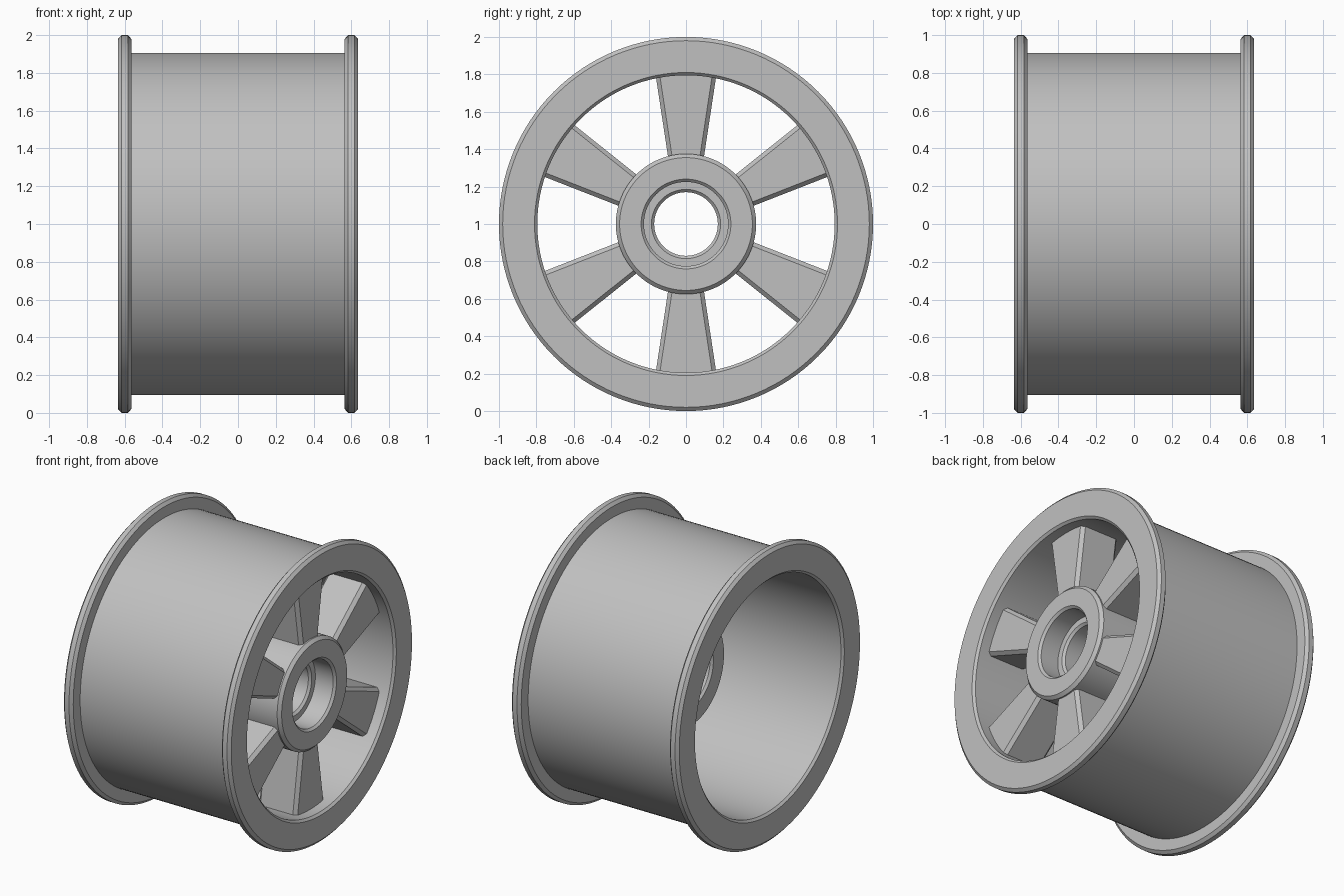
import bpy, bmesh, math
from mathutils import Vector, Matrix

cube = bpy.data.objects.get("Cube")
if cube:
    bpy.data.objects.remove(cube)

grey = bpy.data.materials.new("plain_grey")
grey.use_nodes = True
GREY = (0.53, 0.53, 0.53, 1)
grey.diffuse_color = GREY
grey.node_tree.nodes["Principled BSDF"].inputs["Base Color"].default_value = GREY

CENTRE = Vector((0, 0, 1))


def finish(name, bm):
    """Turn a bmesh into a shaded object centred on the axle."""
    bmesh.ops.recalc_face_normals(bm, faces=bm.faces)
    mesh = bpy.data.meshes.new(name)
    bm.to_mesh(mesh)
    bm.free()
    mesh.materials.append(grey)
    obj = bpy.data.objects.new(name, mesh)
    obj.location = CENTRE
    bpy.context.collection.objects.link(obj)
    bpy.ops.object.select_all(action="DESELECT")
    obj.select_set(True)
    bpy.context.view_layer.objects.active = obj
    bpy.ops.object.shade_smooth_by_angle(angle=math.radians(25))
    return obj


def lathe(name, half, middle=0.0, steps=128):
    """Spin a closed profile about x; half is (x, radius) mirrored about middle."""
    profile = half + [(-x, r) for x, r in reversed(half)]
    bm = bmesh.new()
    verts = [bm.verts.new((middle + x, 0, r)) for x, r in profile]
    edges = [bm.edges.new((verts[i - 1], verts[i])) for i in range(len(verts))]
    bmesh.ops.spin(bm, geom=verts + edges, cent=(0, 0, 0), axis=(1, 0, 0),
                   angle=math.tau, steps=steps)
    bmesh.ops.remove_doubles(bm, verts=bm.verts, dist=0.0005)
    return finish(name, bm)


# Barrel with a chamfered flange at each end
lathe("rim_barrel", [
    (0.565, 0.905), (0.565, 0.98), (0.583, 1.0), (0.617, 1.0),
    (0.635, 0.98), (0.635, 0.81), (0.62, 0.795)])

# Hub with a stepped bearing seat at each end
FRONT, BACK = 0.58, -0.04
lathe("hub", [
    (0.29, 0.375), (0.31, 0.355), (0.31, 0.24), (0.295, 0.225),
    (0.16, 0.225), (0.16, 0.185), (0.145, 0.17)], (FRONT + BACK) / 2)


def spoke(name, angle, front=0.55, back=0.26, cut=0.022):
    """Tapered bar with chamfered long edges, pointing outward from the hub."""
    bm = bmesh.new()
    rings = []
    for radius, w in ((0.3, 0.087), (0.84, 0.169)):
        section = [(front, w - cut), (front - cut, w), (back + cut, w), (back, w - cut)]
        section += [(x, -y) for x, y in reversed(section)]
        rings.append([bm.verts.new((x, y, radius)) for x, y in section])
    inner, outer = rings
    for i in range(len(inner)):
        bm.faces.new((inner[i - 1], inner[i], outer[i], outer[i - 1]))
    bm.faces.new(inner)
    bm.faces.new(outer)
    bmesh.ops.rotate(bm, verts=bm.verts, cent=(0, 0, 0),
                     matrix=Matrix.Rotation(angle, 3, "X"))
    return finish(name, bm)


# Six evenly spaced spokes
for n in range(6):
    spoke(f"spoke_{n + 1}", n * math.tau / 6)
